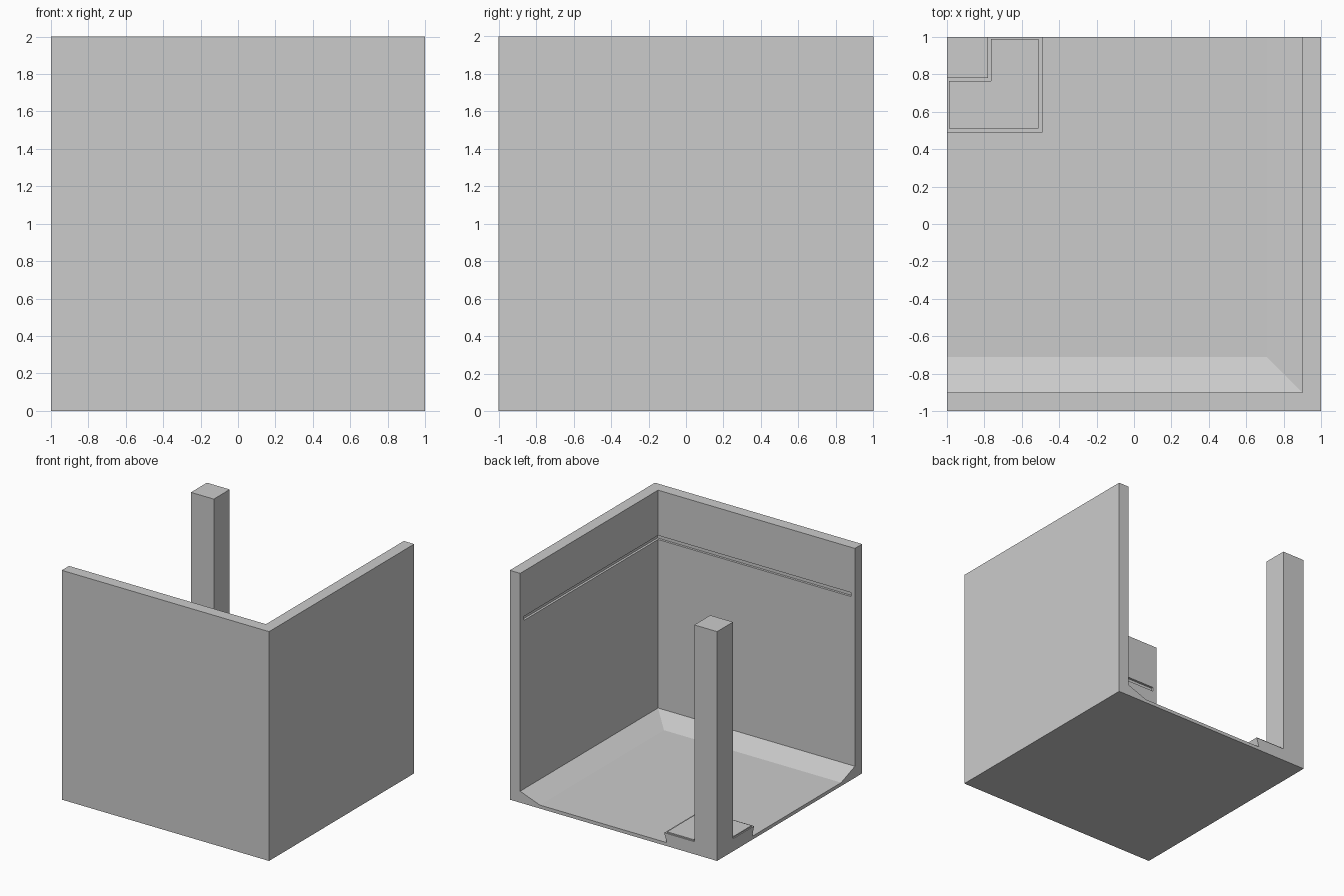
import bpy, bmesh

if "Cube" in bpy.data.objects:
    bpy.data.objects.remove(bpy.data.objects["Cube"])


def make(name, bm):
    bmesh.ops.recalc_face_normals(bm, faces=bm.faces[:])
    me = bpy.data.meshes.new(name)
    bm.to_mesh(me)
    bm.free()
    ob = bpy.data.objects.new(name, me)
    bpy.context.collection.objects.link(ob)
    return ob


def prism(name, lower, z0, z1, upper=None):
    """Solid between two matching outlines."""
    bm = bmesh.new()
    a = [bm.verts.new((x, y, z0)) for x, y in lower]
    b = [bm.verts.new((x, y, z1)) for x, y in (upper or lower)]
    bm.faces.new(a[::-1])
    bm.faces.new(b)
    n = len(a)
    for i in range(n):
        j = (i + 1) % n
        bm.faces.new((a[i], a[j], b[j], b[i]))
    return make(name, bm)


def rect(x0, x1, y0, y1):
    return [(x0, y0), (x1, y0), (x1, y1), (x0, y1)]


def corner_l(edge, out, inner):
    """L outline wrapping the pillar in the back left corner."""
    return [(-edge, out), (-out, out), (-out, edge),
            (-inner, edge), (-inner, inner), (-edge, inner)]


def cut(target, cutter):
    mod = target.modifiers.new("cut", 'BOOLEAN')
    mod.operation = 'DIFFERENCE'
    mod.solver = 'EXACT'
    mod.object = cutter
    bpy.context.view_layer.objects.active = target
    bpy.ops.object.modifier_apply(modifier=mod.name)
    bpy.data.objects.remove(cutter)


# two walls and floor, hollowed with sloped skirts along the walls
shell = prism("walls_and_floor", rect(-1, 1, -1, 1), 0, 2)
bm = bmesh.new()
for e, z in ((0.71, 0.03), (0.9, 0.1), (0.9, 2.1)):
    for x, y in rect(-1.1, e, -e, 1.1):
        bm.verts.new((x, y, z))
bmesh.ops.convex_hull(bm, input=bm.verts[:])
bmesh.ops.dissolve_limit(bm, angle_limit=0.01, verts=bm.verts[:], edges=bm.edges[:])
cut(shell, make("cavity_cutter", bm))

# thin groove running round both inner walls
cut(shell, prism("groove_cutter",
                 [(-0.96, -0.92), (0.92, -0.92), (0.92, 0.95),
                  (0.88, 0.95), (0.88, -0.88), (-0.96, -0.88)], 1.57, 1.605))

# corner pillar
prism("corner_pillar", rect(-1, -0.78, 0.78, 1), 0.03, 2)

# flared plinth round the pillar, with a thin plate on top
prism("pillar_plinth", corner_l(1, 0.515, 0.78), 0.03, 0.11, corner_l(1, 0.49, 0.78))
prism("plinth_plate", corner_l(0.99, 0.51, 0.765), 0.11, 0.12)
